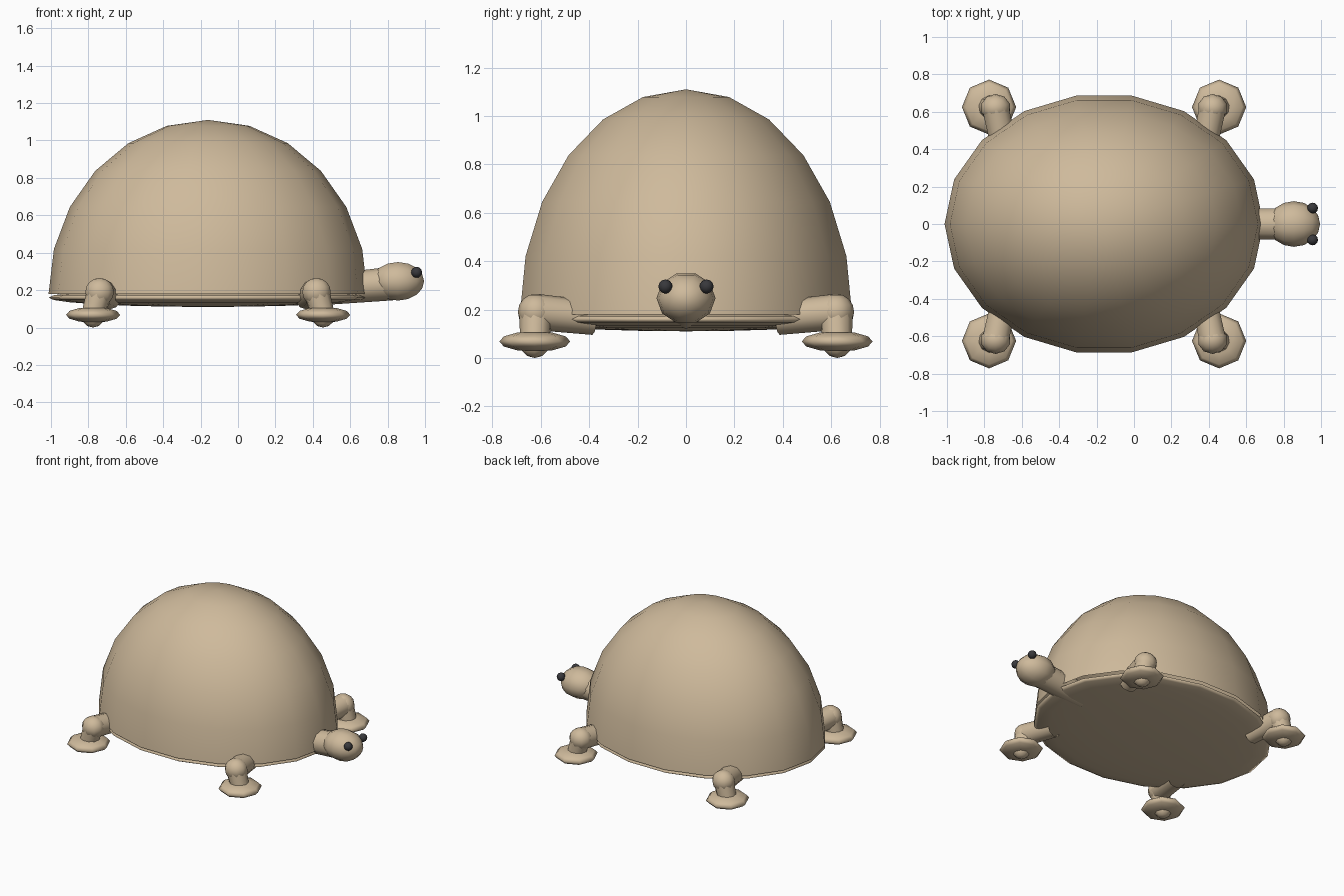
import bpy, bmesh
from math import radians, pi
from mathutils import Vector, Matrix

old = bpy.data.objects.get("Cube")
if old:
    bpy.data.objects.remove(old, do_unlink=True)


def make_material(name, colour):
    mat = bpy.data.materials.new(name)
    mat.use_nodes = True
    mat.diffuse_color = colour
    mat.node_tree.nodes["Principled BSDF"].inputs["Base Color"].default_value = colour
    return mat


tan = make_material("tan", (0.62, 0.49, 0.33, 1))
black = make_material("charcoal", (0.04, 0.04, 0.045, 1))


def finish(name, bm, mat):
    bmesh.ops.recalc_face_normals(bm, faces=bm.faces)
    mesh = bpy.data.meshes.new(name)
    bm.to_mesh(mesh)
    bm.free()
    mesh.materials.append(mat)
    mesh.polygons.foreach_set("use_smooth", [True] * len(mesh.polygons))
    obj = bpy.data.objects.new(name, mesh)
    bpy.context.collection.objects.link(obj)
    return obj


def ball(name, centre, radii, segments=8, rings=6, mat=tan, turn=None, half=False):
    """Scaled sphere; half keeps only the upper part."""
    bm = bmesh.new()
    bmesh.ops.create_uvsphere(bm, u_segments=segments, v_segments=rings, radius=1)
    if turn:
        bm.transform(turn)
    if half:
        low = [v for v in bm.verts if v.co.z < -0.01]
        bmesh.ops.delete(bm, geom=low, context='VERTS')
    bm.transform(Matrix.Translation(centre) @ Matrix.Diagonal((*radii, 1)))
    return finish(name, bm, mat)


def tube(name, start, end, r1, r2, segments=10):
    """Open tapered tube between two points."""
    start, end = Vector(start), Vector(end)
    axis = end - start
    bm = bmesh.new()
    bmesh.ops.create_cone(bm, cap_ends=False, segments=segments,
                          radius1=r1, radius2=r2, depth=axis.length)
    spin = axis.to_track_quat('Z', 'Y').to_matrix().to_4x4()
    bm.transform(Matrix.Translation((start + end) / 2) @ spin)
    return finish(name, bm, tan)


# Shell dome and shallow belly
mid = -0.16
facet = Matrix.Rotation(radians(10), 4, 'Z')
ball("shell_dome", (mid, 0, 0.18), (0.853, 0.697, 0.93), 18, 12, turn=facet, half=True)
ball("belly", (mid, 0, 0.16), (0.853, 0.697, 0.05), 18, 12, turn=facet)

# Neck, head and eyes
tube("neck", (0.45, 0, 0.20), (0.82, 0, 0.235), 0.08, 0.09)
ball("head", (0.855, 0, 0.247), (0.14, 0.122, 0.108), 10, 8,
     turn=Matrix.Rotation(pi / 2, 4, 'Y'))
for side, label in ((1, "left"), (-1, "right")):
    ball("eye_" + label, (0.955, side * 0.085, 0.295), (0.029,) * 3, 12, 8, black)

# Four legs, mirrored about the shell centre
for along, end_label in ((1, "front"), (-1, "back")):
    for side, side_label in ((1, "left"), (-1, "right")):
        tag = end_label + "_" + side_label

        def spot(x, y, z):
            return (mid + along * x, side * y, z)

        knee = spot(0.58, 0.62, 0.19)
        tube("upper_leg_" + tag, spot(0.53, 0.38, 0.165), knee, 0.07, 0.075)
        ball("knee_" + tag, knee, (0.08, 0.075, 0.075), 10, 8)
        tube("lower_leg_" + tag, knee, spot(0.615, 0.625, 0.07), 0.07, 0.062)
        ball("foot_" + tag, spot(0.615, 0.625, 0.068), (0.145, 0.147, 0.042), 8, 6)
        ball("sole_pad_" + tag, spot(0.615, 0.625, 0.06), (0.062, 0.062, 0.06), 8, 6)
